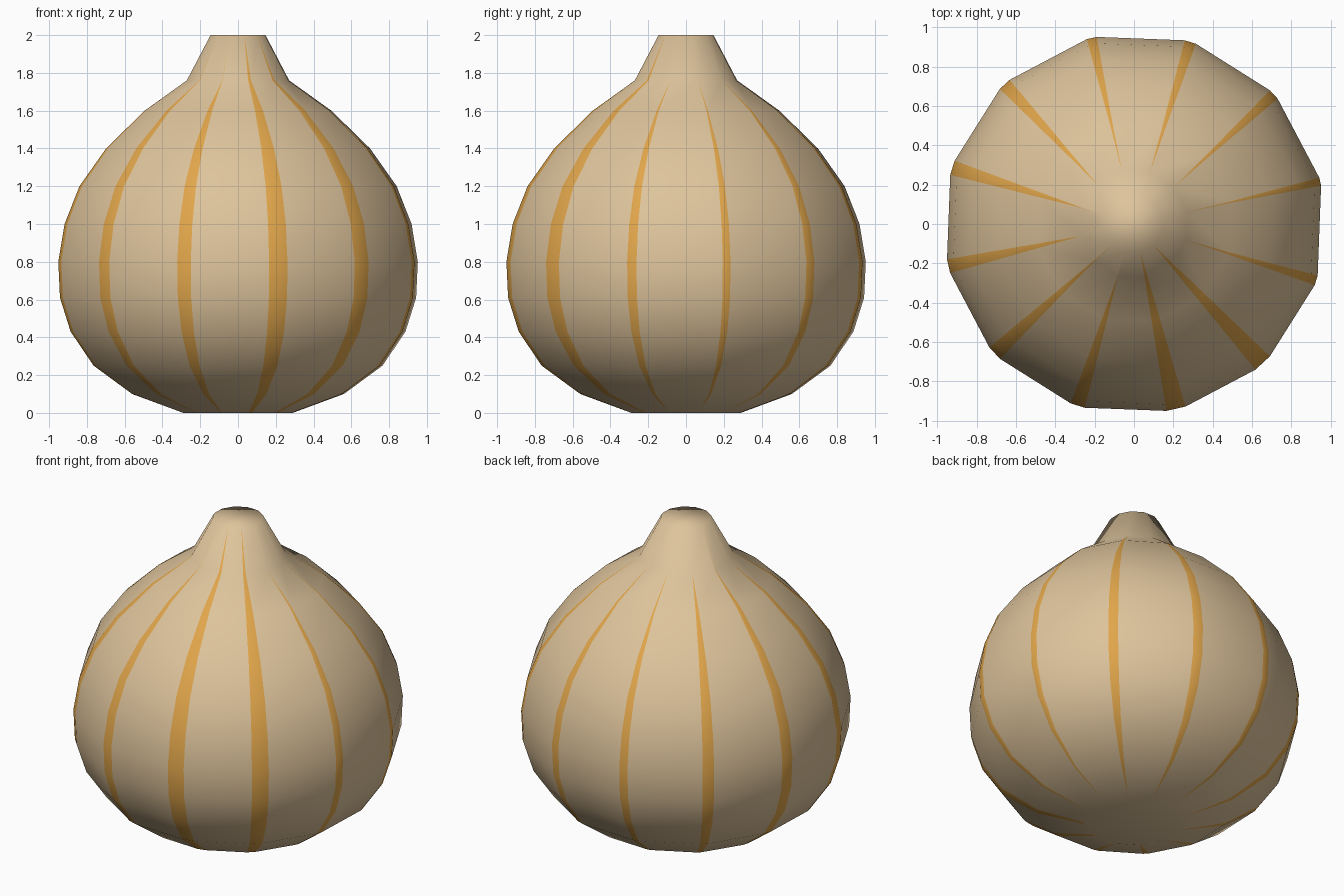
import bpy, bmesh, math
from mathutils import Vector

if "Cube" in bpy.data.objects:
    bpy.data.objects.remove(bpy.data.objects["Cube"])

# Bulb profile: (corner radius, height)
PROFILE = [(0.297, 0), (0.575, 0.10), (0.785, 0.25), (0.91, 0.43), (0.968, 0.61),
           (0.977, 0.80), (0.943, 1.0), (0.862, 1.2), (0.717, 1.4), (0.507, 1.6),
           (0.278, 1.76), (0.149, 2.0)]
# Widest width of each stripe, anticlockwise from the right side
WIDTHS = [0.042, 0.058, 0.06, 0.052, 0.068, 0.075, 0.072, 0.08, 0.075, 0.1, 0.1, 0.052]
SIDES = len(WIDTHS)
START = math.radians(12.8)


def material(name, rgb):
    m = bpy.data.materials.new(name)
    m.diffuse_color = (*rgb, 1)
    m.use_nodes = True
    m.node_tree.nodes["Principled BSDF"].inputs["Base Color"].default_value = m.diffuse_color
    return m


def stripe_width(r, widest):
    """Stripe tapers to nothing as the bulb narrows; thin stripes end sooner."""
    end = 0.6 - 4.5 * widest
    return max(0.0, widest * (r - end) / (0.977 - end))


def corner(i, r, z):
    a = START + math.tau * i / SIDES
    return Vector((r * math.cos(a), r * math.sin(a), z))


bm = bmesh.new()
# Each ring is a twelve-sided polygon whose corners are trimmed by the stripes
rings = []
for r, z in PROFILE:
    ring = []
    for i, widest in enumerate(WIDTHS):
        c = corner(i, r, z)
        half = stripe_width(r, widest) / 2 / math.cos(math.pi / SIDES)
        for other in (i - 1, i + 1):
            toward = (corner(other, r, z) - c).normalized()
            ring.append(bm.verts.new(c + toward * half))
    rings.append(ring)

# Skin the rings: even columns are stripes, odd columns are plain skin
n = SIDES * 2
for low, high in zip(rings, rings[1:]):
    for j in range(n):
        k = (j + 1) % n
        f = bm.faces.new((low[j], low[k], high[k], high[j]))
        f.material_index = 1 if j % 2 == 0 else 0
# Flat base and flat neck tip
bm.faces.new(list(reversed(rings[0])))
bm.faces.new(rings[-1])
bmesh.ops.remove_doubles(bm, verts=bm.verts, dist=0.0005)
bmesh.ops.recalc_face_normals(bm, faces=bm.faces)
for f in bm.faces:
    f.smooth = True

mesh = bpy.data.meshes.new("striped_bulb")
bm.to_mesh(mesh)
bm.free()
mesh.materials.append(material("tan skin", (0.73, 0.55, 0.33)))
mesh.materials.append(material("amber stripe", (0.75, 0.38, 0.07)))
bulb = bpy.data.objects.new("striped_bulb", mesh)
bpy.context.collection.objects.link(bulb)
